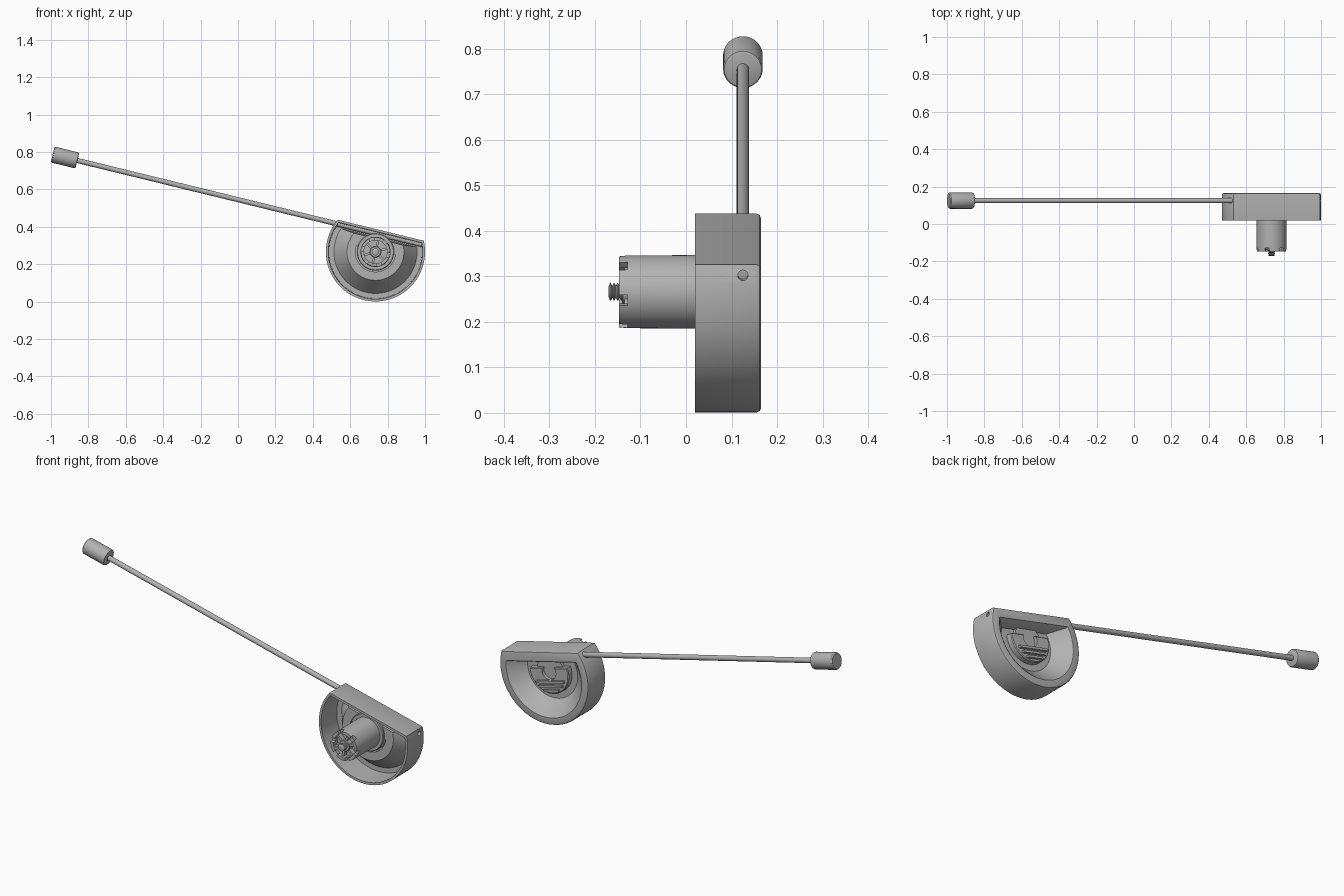
import bpy, bmesh
from math import asin, cos, sin, pi, radians
from mathutils import Matrix

if "Cube" in bpy.data.objects:
    bpy.data.objects.remove(bpy.data.objects["Cube"], do_unlink=True)

grey = bpy.data.materials.new("plain grey")
grey.use_nodes = True
colour = (0.45, 0.45, 0.45, 1)
grey.diffuse_color = colour
grey.node_tree.nodes["Principled BSDF"].inputs["Base Color"].default_value = colour

# Whole assembly leans about the boss axis (local x along the rod, y = depth)
LEAN = Matrix.Translation((0.735, 0, 0.266)) @ Matrix.Rotation(radians(13.7), 4, 'Y')
ALONG = Matrix.Rotation(radians(-90), 4, 'Z')   # turns the y axis onto the rod axis


def finish(name, bm, local):
    bmesh.ops.recalc_face_normals(bm, faces=bm.faces)
    mesh = bpy.data.meshes.new(name)
    bm.to_mesh(mesh)
    bm.free()
    mesh.transform(LEAN @ local)
    mesh.materials.append(grey)
    ob = bpy.data.objects.new(name, mesh)
    bpy.context.collection.objects.link(ob)
    return ob


def ring(bm, y, r, top, n):
    """Circle of radius r, cut off flat above the height top."""
    flat = top < r
    a0 = asin(top / r) if flat else pi / 2
    sweep = pi + 2 * a0
    step = sweep / (n - 1 if flat else n)
    return [bm.verts.new((r * cos(a0 - i * step), y, r * sin(a0 - i * step)))
            for i in range(n)]


def loft(name, sections, n=48, local=Matrix()):
    """Skin through sections (y, radius[, flat top]) and cap both ends."""
    bm = bmesh.new()
    rings = [ring(bm, s[0], s[1], s[2] if len(s) > 2 else 9, n) for s in sections]
    for a, b in zip(rings, rings[1:]):
        for i in range(n):
            j = (i + 1) % n
            bm.faces.new((a[i], a[j], b[j], b[i]))
    bm.faces.new(rings[0])
    bm.faces.new(rings[-1])
    return finish(name, bm, local)


def box(name, size, centre, turn=0):
    bm = bmesh.new()
    bmesh.ops.create_cube(bm, size=1)
    bmesh.ops.scale(bm, vec=size, verts=bm.verts)
    bmesh.ops.translate(bm, vec=centre, verts=bm.verts)
    return finish(name, bm, Matrix.Rotation(turn, 4, 'Y'))


def cut(target, cutter):
    mod = target.modifiers.new("cut", 'BOOLEAN')
    mod.operation = 'DIFFERENCE'
    mod.solver = 'EXACT'
    mod.object = cutter
    bpy.context.view_layer.objects.active = target
    bpy.ops.object.modifier_apply(modifier=mod.name)
    bpy.data.objects.remove(cutter, do_unlink=True)


# Housing: rear bowl, rounded rear rim, outer wall, front trough, raised plateau
housing = loft("housing", [
    (0.090, 0.150, 0.055), (0.158, 0.217, 0.065), (0.165, 0.226, 0.070),
    (0.165, 0.255, 0.109), (0.162, 0.262, 0.116), (0.155, 0.265, 0.119),
    (0.020, 0.265, 0.119), (0.020, 0.252, 0.106), (0.150, 0.249, 0.103),
    (0.150, 0.222, 0.077), (0.060, 0.152, 0.070)], n=80)
# Half-round pocket around the boss, and the small hole at the far end of the rod
cut(housing, loft("pocket_cutter", [(0.04, 0.107, 0.01), (0.10, 0.107, 0.01)]))
hole = Matrix.Translation((0, 0.125, 0.097)) @ ALONG
cut(housing, loft("hole_cutter", [(0.20, 0.011), (0.30, 0.011)], 24, hole))

# Rear half-round knob with ribs and a scooped top
knob = loft("rear_knob", [(0.086, 0.117, 0.02), (0.118, 0.117, 0.02),
                          (0.122, 0.113, 0.016)])
cut(knob, loft("scoop_cutter", [(0.10, 0.042), (0.14, 0.042)], 32))
for k, half in enumerate((0.085, 0.07, 0.045)):
    box("knob_rib", (2 * half, 0.02, 0.012), (0, 0.126, -0.05 - k * 0.023))

# Boss: collar, hollow-ended barrel with a notched lip
loft("boss_collar", [(0.085, 0.1), (0.052, 0.1), (0.048, 0.096)])
boss = loft("boss", [(0.105, 0.081), (-0.128, 0.08), (-0.147, 0.078),
                     (-0.147, 0.062), (-0.112, 0.062)], n=64)
for k in range(3):
    cut(boss, box("notch_cutter", (0.2, 0.04, 0.024), (0, -0.148, 0), k * pi / 3))
for k in range(3):
    box("boss_spoke", (0.13, 0.03, 0.012), (0, -0.12, 0), (k + 0.5) * pi / 3)
loft("boss_hub", [(-0.10, 0.03), (-0.138, 0.03), (-0.141, 0.027)], 32)

# Threaded stud
thread = [(-0.11, 0.014)]
for k in range(4):
    y = -0.138 - k * 0.008
    thread += [(y, 0.013), (y - 0.003, 0.019), (y - 0.005, 0.019)]
loft("threaded_stud", thread + [(-0.170, 0.012)], 24)

# Rod running through the top of the housing, with the end float
rod_axis = Matrix.Translation((0, 0.125, 0.097)) @ ALONG
loft("rod", [(-1.68, 0.0135), (0.235, 0.0135)], 24, rod_axis)
loft("float", [(-1.800, 0.038), (-1.798, 0.041), (-1.794, 0.0435),
               (-1.672, 0.0435), (-1.666, 0.041), (-1.664, 0.036)], 40, rod_axis)

# Smooth shading with crisp edges
for ob in bpy.context.scene.objects:
    if ob.type == 'MESH':
        bpy.ops.object.select_all(action='DESELECT')
        ob.select_set(True)
        bpy.context.view_layer.objects.active = ob
        bpy.ops.object.shade_smooth_by_angle(angle=radians(30))
